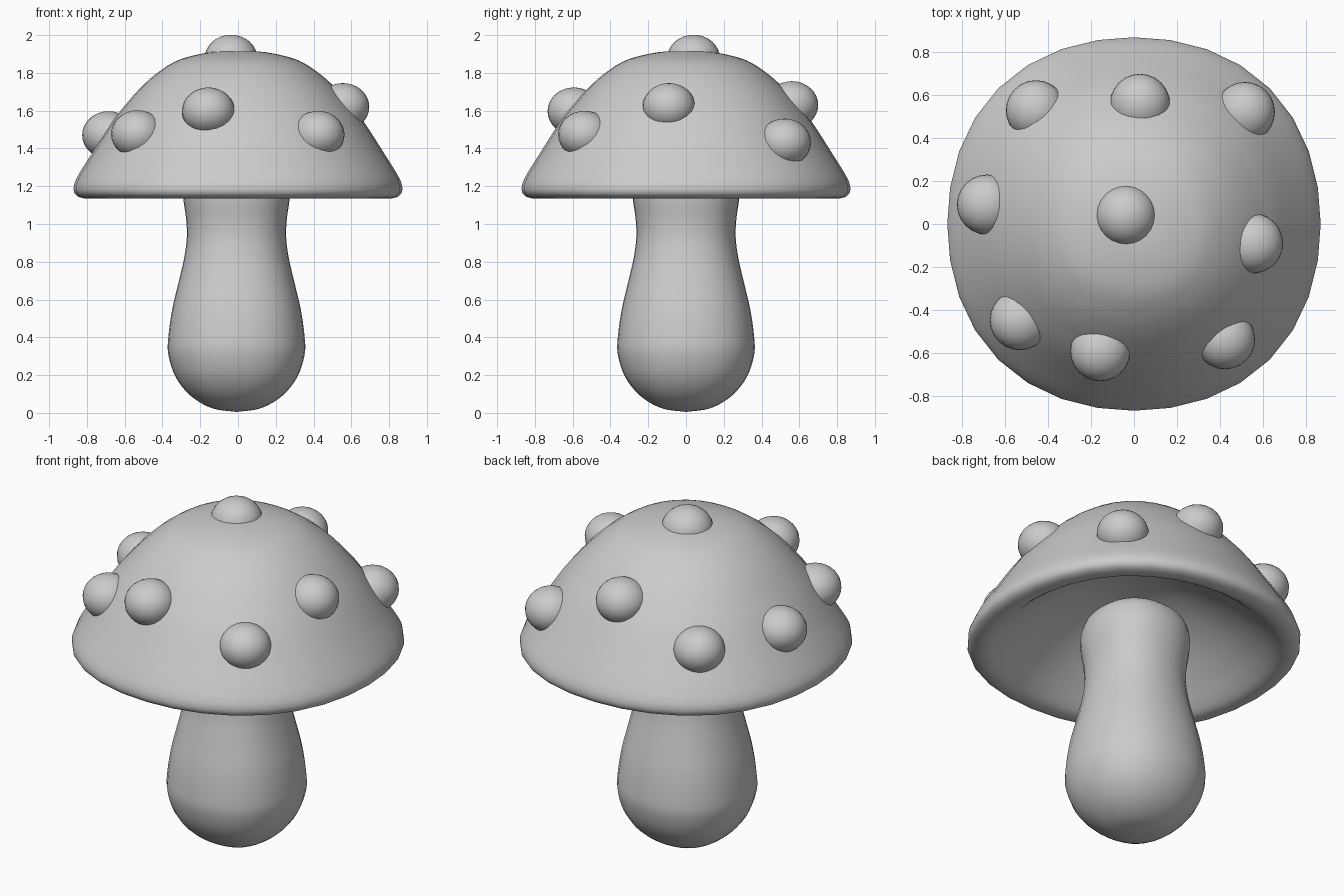
import bpy, bmesh
from math import cos, sin, tau
from mathutils import Vector

if "Cube" in bpy.data.objects:
    bpy.data.objects.remove(bpy.data.objects["Cube"])


def smooth_profile(pts, steps=4):
    """Catmull-Rom curve through (radius, height) points."""
    p = [Vector(a) for a in pts]
    p = [2 * p[0] - p[1]] + p + [2 * p[-1] - p[-2]]
    out = []
    for a, b, c, d in zip(p, p[1:], p[2:], p[3:]):
        for i in range(steps):
            t = i / steps
            out.append(0.5 * (2 * b + (c - a) * t + (2 * a - 5 * b + 4 * c - d) * t * t
                              + (3 * b - a - 3 * c + d) * t ** 3))
    return out + [p[-2]]


def lathe(name, pts, location=(0, 0, 0), squareness=0.0, sides=32):
    """Revolve a profile that starts and ends on the axis; squareness bulges the diagonals."""
    prof = smooth_profile(pts)
    bm = bmesh.new()
    rings = []
    for r, z in prof[1:-1]:
        ring = []
        for k in range(sides):
            a = tau * k / sides
            q = r * (1 + squareness * (1 - cos(4 * a)) / 2)
            ring.append(bm.verts.new((q * cos(a), q * sin(a), z)))
        rings.append(ring)
    first = bm.verts.new((0, 0, prof[0].y))
    last = bm.verts.new((0, 0, prof[-1].y))
    for k in range(sides):
        n = (k + 1) % sides
        bm.faces.new((first, rings[0][k], rings[0][n]))
        bm.faces.new((last, rings[-1][n], rings[-1][k]))
        for a, b in zip(rings, rings[1:]):
            bm.faces.new((a[k], a[n], b[n], b[k]))
    bmesh.ops.recalc_face_normals(bm, faces=bm.faces[:])
    mesh = bpy.data.meshes.new(name)
    bm.to_mesh(mesh)
    bm.free()
    mesh.shade_smooth()
    obj = bpy.data.objects.new(name, mesh)
    obj.location = location
    bpy.context.collection.objects.link(obj)
    return obj


# Stem: bulbous foot, narrow neck, rounded top inside the cap
lathe("stem", [(0, 0.005), (0.13, 0.025), (0.242, 0.09), (0.322, 0.19), (0.361, 0.31),
               (0.36, 0.41), (0.34, 0.55), (0.307, 0.69), (0.277, 0.82), (0.263, 0.93),
               (0.267, 1.03), (0.281, 1.13), (0.281, 1.22), (0.245, 1.31),
               (0.15, 1.365), (0, 1.385)], (-0.008, 0, 0), 0.038)

# Cap: dome, rounded rim and hollow domed underside
lathe("cap", [(0, 1.916), (0.15, 1.909), (0.31, 1.87), (0.42, 1.805), (0.51, 1.727),
              (0.59, 1.638), (0.667, 1.54), (0.77, 1.38), (0.85, 1.25), (0.87, 1.19),
              (0.857, 1.153), (0.815, 1.136), (0.765, 1.143), (0.71, 1.18), (0.63, 1.25),
              (0.5, 1.355), (0.35, 1.45), (0.18, 1.52), (0, 1.545)], (0, 0, 0), 0.028)

# Slightly flattened round warts sunk into the cap
warts = [(-0.037, 0.04, 1.876), (0.555, -0.09, 1.62), (0.028, 0.56, 1.63),
         (0.517, 0.522, 1.432), (-0.457, 0.53, 1.458), (-0.685, 0.09, 1.471),
         (-0.532, -0.448, 1.476), (-0.157, -0.593, 1.597), (0.424, -0.537, 1.473)]
for i, loc in enumerate(warts):
    bpy.ops.mesh.primitive_uv_sphere_add(segments=24, ring_count=16, radius=0.14, location=loc)
    wart = bpy.context.object
    wart.name = f"wart_{i + 1}"
    wart.scale.z = 0.9
    wart.data.shade_smooth()
